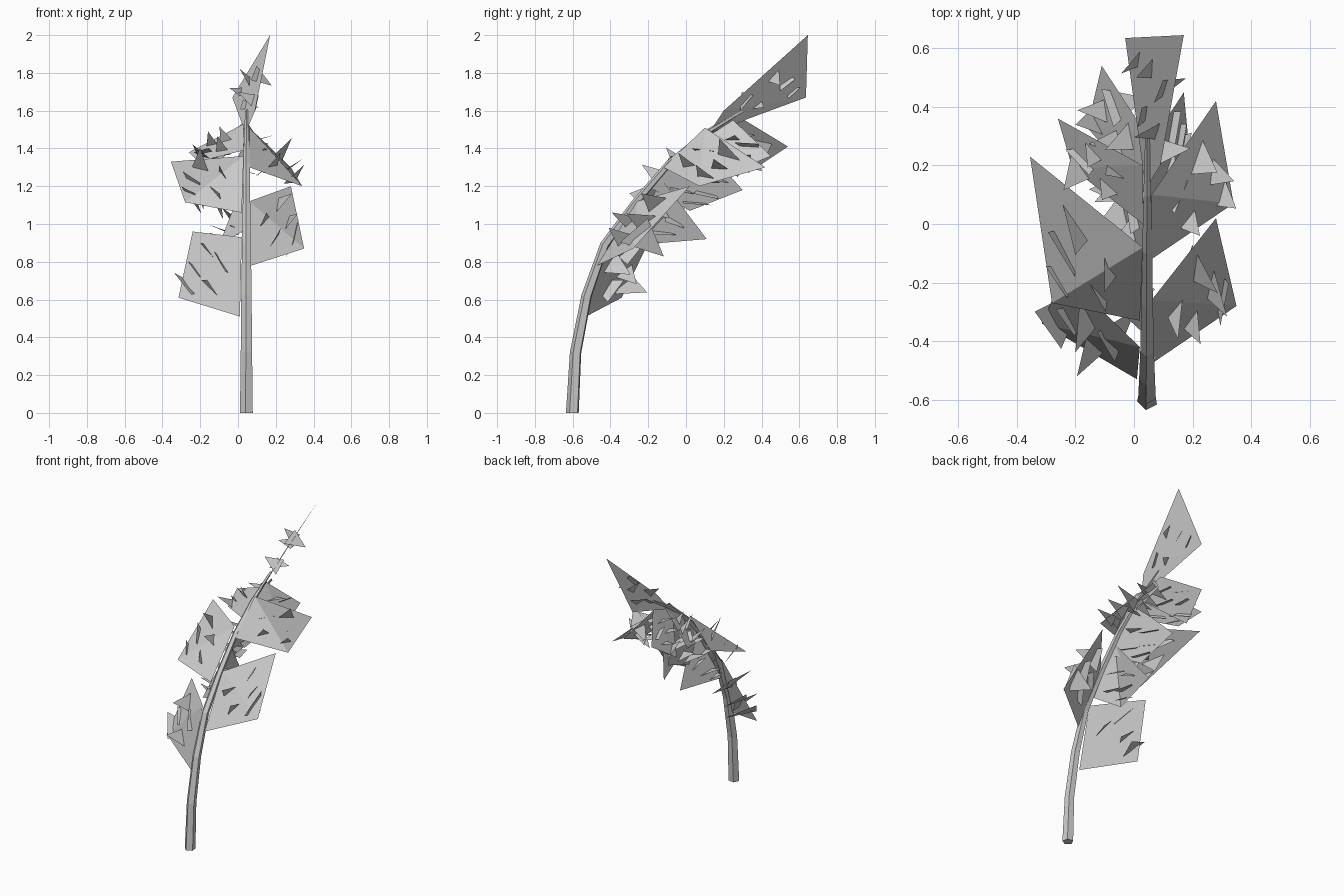
import bpy, bmesh, math, random
from mathutils import Vector

random.seed(11)
if "Cube" in bpy.data.objects:
    bpy.data.objects.remove(bpy.data.objects["Cube"], do_unlink=True)

grey = bpy.data.materials.new("plain_grey")
grey.use_nodes = True
GREY = (0.6, 0.6, 0.6, 1)
grey.diffuse_color = GREY
grey.node_tree.nodes["Principled BSDF"].inputs["Base Color"].default_value = GREY


def make_object(name, bm):
    mesh = bpy.data.meshes.new(name)
    bm.to_mesh(mesh)
    bm.free()
    mesh.materials.append(grey)
    obj = bpy.data.objects.new(name, mesh)
    bpy.context.collection.objects.link(obj)
    return obj


# Bent, tapering five-sided stem: (y, z, radius)
STEM_X, SIDES = 0.046, 5
PATH = [(-0.6, 0, 0.036), (-0.583, 0.32, 0.032), (-0.525, 0.62, 0.029),
        (-0.43, 0.89, 0.025), (-0.27, 1.11, 0.021), (-0.09, 1.32, 0.018),
        (0.1, 1.48, 0.014), (0.3, 1.6, 0.008)]


def build_stem():
    bm = bmesh.new()
    pts = [Vector((STEM_X, y, z)) for y, z, r in PATH]
    rings = []
    for i, p in enumerate(pts):
        along = (pts[min(i + 1, len(pts) - 1)] - pts[max(i - 1, 0)]).normalized()
        if i == 0:
            along = Vector((0, 0, 1))
        across = Vector((1, 0, 0))
        depth = along.cross(across)
        ring = []
        for k in range(SIDES):
            a = math.tau * k / SIDES - math.pi / 2 - 0.15
            ring.append(bm.verts.new(p + PATH[i][2] * (across * math.cos(a) + depth * math.sin(a))))
        rings.append(ring)
    for low, high in zip(rings, rings[1:]):
        for k in range(SIDES):
            n = (k + 1) % SIDES
            bm.faces.new((low[k], low[n], high[n], high[k]))
    bm.faces.new(rings[0][::-1])
    bm.faces.new(rings[-1])
    make_object("stem", bm)


# Leaf blades: leaflet size, then stem corner, outer corner, tip, upper stem corner
LEAVES = {
    "lower_right_leaf": (1.1, (0.01, -0.53, 0.51), (-0.315, -0.34, 0.61), (-0.24, -0.17, 0.96), (0.02, -0.42, 0.93)),
    "lower_left_leaf": (1.1, (0.07, -0.47, 0.78), (0.35, -0.28, 0.87), (0.28, 0.02, 1.2), (0.06, -0.26, 1.12)),
    "middle_right_leaf": (1.1, (0.02, -0.33, 1.06), (-0.28, -0.27, 1.115), (-0.355, 0.23, 1.33), (0.03, -0.08, 1.36)),
    "upper_left_leaf": (1, (0.06, -0.12, 1.3), (0.34, 0.07, 1.2), (0.28, 0.42, 1.3), (0.06, 0.1, 1.51)),
    "lower_back_leaf": (0.9, (0.04, -0.38, 0.97), (-0.1, -0.25, 0.89), (-0.03, 0.11, 0.92), (0.04, -0.14, 1.25)),
    "middle_back_leaf": (0.9, (0.04, -0.2, 1.2), (-0.04, 0.02, 1.07), (-0.07, 0.3, 1.18), (0.04, 0.06, 1.45)),
    "upper_right_leaf": (0.8, (0.03, 0.0, 1.39), (-0.21, 0.19, 1.33), (-0.26, 0.36, 1.38), (0.03, 0.2, 1.53)),
    "top_right_leaf": (0.8, (0.04, 0.1, 1.47), (-0.16, 0.33, 1.27), (-0.11, 0.54, 1.41), (0.04, 0.31, 1.55)),
    "top_left_leaf": (0.8, (0.05, 0.03, 1.41), (0.19, 0.24, 1.27), (0.17, 0.45, 1.36), (0.04, 0.25, 1.55)),
    "tip_leaf": (0.7, (0.04, 0.12, 1.48), (-0.03, 0.635, 1.67), (0.17, 0.645, 2.0), (0.09, 0.2, 1.6)),
}
# Where leaflets pierce a blade, as shares of its two edges
SPOTS = [(0.3, 0.6), (0.45, 0.25), (0.6, 0.75), (0.75, 0.45), (0.85, 0.2)]


def build_leaf(name, size, corners):
    a, b, c, d = [Vector(p) for p in corners]
    bm = bmesh.new()
    va, vb, vc, vd = [bm.verts.new(p) for p in (a, b, c, d)]
    # blade folded along one diagonal
    bm.faces.new((va, vb, vd))
    bm.faces.new((vb, vc, vd))
    normal = (c - a).cross(d - b).normalized()
    if normal.z - normal.y < 0:
        normal = -normal
    along = (c - a).normalized()
    across = normal.cross(along)
    # small triangular leaflets standing through the blade
    for u, v in SPOTS:
        p = a * (1 - u) * (1 - v) + b * u * (1 - v) + c * u * v + d * (1 - u) * v
        s = size * random.uniform(0.85, 1.25)
        twist = across * random.uniform(-0.03, 0.03)
        out = normal if random.random() < 0.6 else -normal
        tri = [p - along * 0.06 * s - out * 0.04 * s,
               p + along * 0.08 * s - out * 0.03 * s + twist,
               p + along * random.uniform(-0.06, 0.06) + out * 0.12 * s - twist]
        bm.faces.new([bm.verts.new(q) for q in tri])
    make_object(name, bm)


build_stem()
for leaf_name, (leaflet_size, *leaf_corners) in LEAVES.items():
    build_leaf(leaf_name, leaflet_size, leaf_corners)
